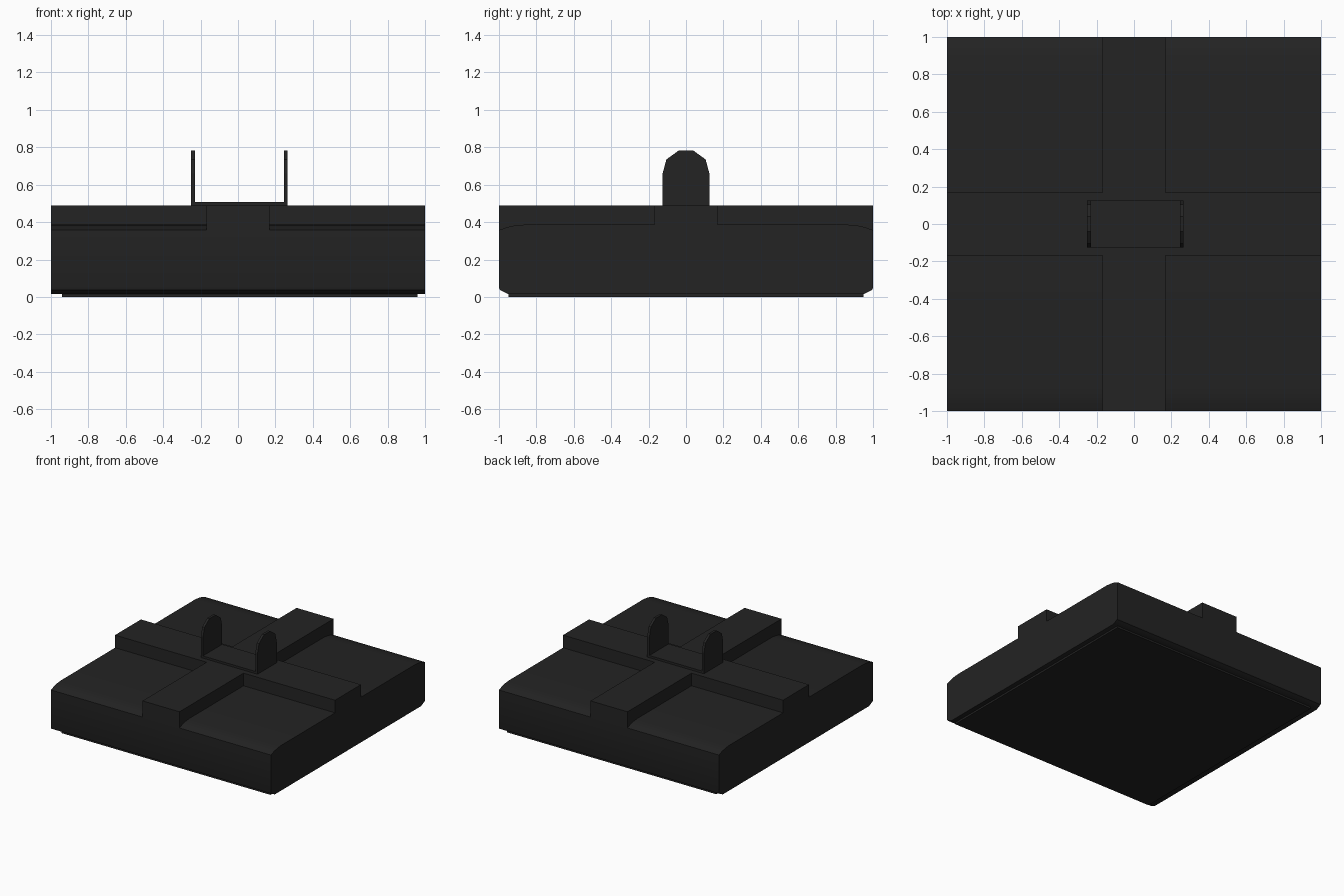
import bpy
import bmesh
from math import radians

if "Cube" in bpy.data.objects:
    bpy.data.objects.remove(bpy.data.objects["Cube"], do_unlink=True)

# Single dark charcoal material
charcoal = bpy.data.materials.new("charcoal")
charcoal.use_nodes = True
colour = (0.017, 0.017, 0.017, 1)
charcoal.diffuse_color = colour
charcoal.node_tree.nodes["Principled BSDF"].inputs["Base Color"].default_value = colour


def extrude(name, profile, axis, low, high, smooth=False):
    """Extrude a 2D profile along x (profile in y, z) or z (profile in x, y)."""
    bm = bmesh.new()

    def place(a, b, t):
        return (t, a, b) if axis == "x" else (a, b, t)

    face = bm.faces.new([bm.verts.new(place(a, b, low)) for a, b in profile])
    moved = bmesh.ops.extrude_face_region(bm, geom=[face])["geom"]
    verts = [g for g in moved if isinstance(g, bmesh.types.BMVert)]
    bmesh.ops.translate(bm, verts=verts, vec=place(0, 0, high - low))
    bmesh.ops.recalc_face_normals(bm, faces=bm.faces)
    mesh = bpy.data.meshes.new(name)
    bm.to_mesh(mesh)
    bm.free()
    mesh.materials.append(charcoal)
    obj = bpy.data.objects.new(name, mesh)
    bpy.context.collection.objects.link(obj)
    if smooth:
        bpy.ops.object.select_all(action="DESELECT")
        obj.select_set(True)
        bpy.context.view_layer.objects.active = obj
        bpy.ops.object.shade_smooth_by_angle(angle=radians(30))
    return obj


def mirrored(half):
    """Complete a profile by reflecting it across the vertical centre line."""
    return half + [(-a, b) for a, b in reversed(half)]


def rectangle(x0, x1, y0, y1):
    return [(x0, y0), (x1, y0), (x1, y1), (x0, y1)]


# Body: slab with rounded front and back edges
body = mirrored([(0.95, 0.015), (0.98, 0.03), (0.995, 0.037), (1, 0.05),
                 (1, 0.357), (0.96, 0.372), (0.92, 0.381), (0.87, 0.386)])
extrude("body", body, "x", -1, 1, smooth=True)

# Foot pad under the body
extrude("foot_pad", rectangle(-0.94, 0.96, -0.95, 0.95), "z", 0, 0.03)

# Raised cross on the top
w = 0.168
cross = mirrored([(w, -1), (w, -w), (1, -w), (1, w), (w, w), (w, 1)])
extrude("raised_cross", cross, "z", 0.355, 0.49)

# Bracket: base plate and two upright ears
extrude("bracket_plate", rectangle(-0.24, 0.255, -0.125, 0.125), "z", 0.48, 0.508)
ear = mirrored([(0.125, 0.48), (0.125, 0.66), (0.105, 0.735), (0.04, 0.782)])
for side, x in (("right", -0.251), ("left", 0.245)):
    extrude(side + "_bracket_ear", ear, "x", x, x + 0.02)
